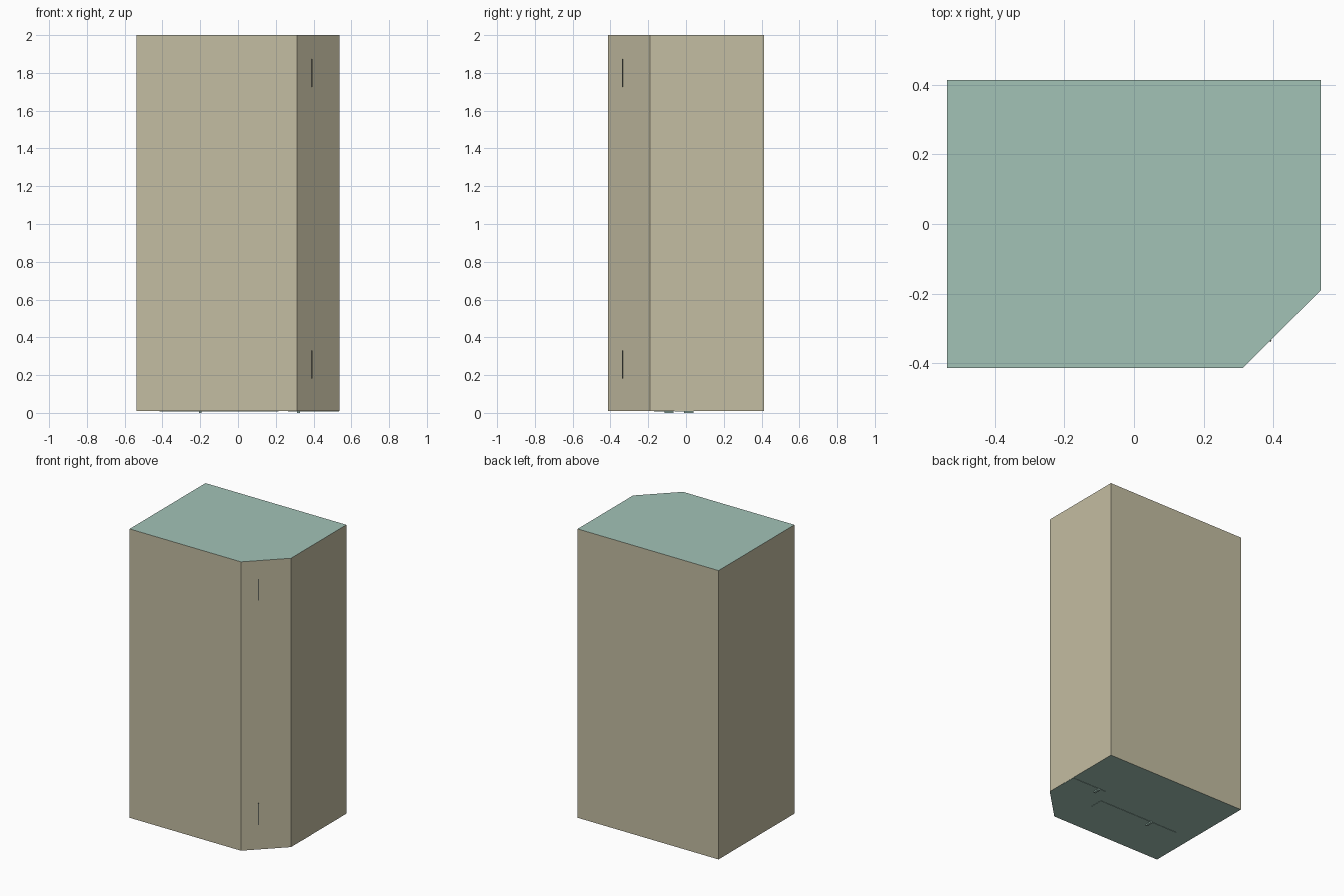
import bpy, bmesh, math
from mathutils import Matrix, Vector

if "Cube" in bpy.data.objects:
    bpy.data.objects.remove(bpy.data.objects["Cube"])

def material(name, rgb):
    m = bpy.data.materials.new(name)
    m.diffuse_color = (*rgb, 1)
    m.use_nodes = True
    m.node_tree.nodes["Principled BSDF"].inputs["Base Color"].default_value = m.diffuse_color
    return m

BEIGE = material("beige_wall", (0.55, 0.51, 0.36))
TEAL = material("teal_panel", (0.36, 0.54, 0.47))
DARK = material("dark_hinge", (0.12, 0.13, 0.11))

# Footprint: rectangle with one clipped corner
OUTLINE = [(-0.537, -0.413), (0.312, -0.413), (0.537, -0.19),
           (0.537, 0.413), (-0.537, 0.413)]

def finish(name, bm, mats):
    bmesh.ops.recalc_face_normals(bm, faces=bm.faces)
    me = bpy.data.meshes.new(name)
    bm.to_mesh(me)
    bm.free()
    for m in mats:
        me.materials.append(m)
    ob = bpy.data.objects.new(name, me)
    bpy.context.collection.objects.link(ob)
    return ob

def box(name, centre, size, mat, turn=0.0):
    bm = bmesh.new()
    bmesh.ops.create_cube(bm, size=1, matrix=Matrix.Translation(centre)
                          @ Matrix.Rotation(turn, 4, 'Z') @ Matrix.Diagonal((*size, 1)))
    return finish(name, bm, [mat])

# Cabinet body: beige walls, teal roof and floor
bm = bmesh.new()
base = bm.faces.new([bm.verts.new((x, y, 0.01)) for x, y in OUTLINE])
ext = bmesh.ops.extrude_face_region(bm, geom=[base], use_keep_orig=True)
bmesh.ops.translate(bm, vec=(0, 0, 1.99),
                    verts=[g for g in ext["geom"] if isinstance(g, bmesh.types.BMVert)])
bm.normal_update()
for f in bm.faces:
    f.material_index = 1 if abs(f.normal.z) > 0.5 else 0
finish("cabinet_body", bm, [BEIGE, TEAL])

# Slim hinges set into the angled corner face
a, b = Vector((*OUTLINE[1], 0)), Vector((*OUTLINE[2], 0))
angle = math.atan2(b.y - a.y, b.x - a.x)
spot = a.lerp(b, 0.35)
for label, z in (("lower", 0.255), ("upper", 1.80)):
    box(label + "_hinge", (spot.x, spot.y, z), (0.005, 0.006, 0.148), DARK, angle)

# Flat floor rails with a small foot tab under each
box("long_floor_rail", (-0.10, -0.12, 0.012), (0.63, 0.10, 0.008), TEAL)
box("short_floor_rail", (0.40, -0.01, 0.012), (0.272, 0.10, 0.008), TEAL)
box("left_foot_tab", (-0.20, -0.09, 0.006), (0.014, 0.05, 0.012), TEAL)
box("right_foot_tab", (0.32, 0.015, 0.006), (0.014, 0.05, 0.012), TEAL)
